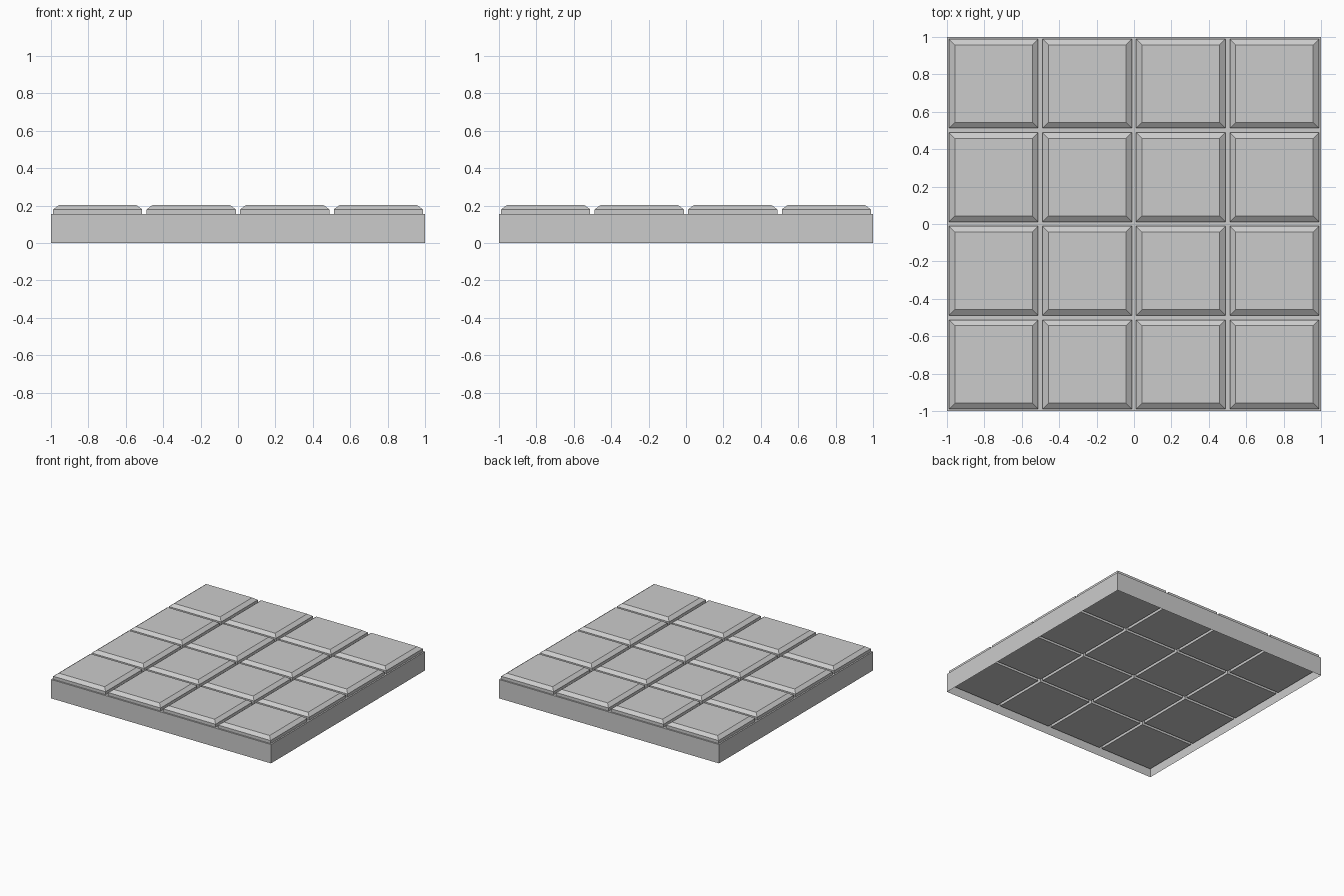
import bpy, bmesh

if "Cube" in bpy.data.objects:
    bpy.data.objects.remove(bpy.data.objects["Cube"])


def make_object(name, bm):
    mesh = bpy.data.meshes.new(name)
    bm.to_mesh(mesh)
    bm.free()
    obj = bpy.data.objects.new(name, mesh)
    bpy.context.collection.objects.link(obj)
    return obj


def loft(bm, rings, close_bottom):
    """Stack square rings of (half width, z) and cap the top."""
    loops = [[bm.verts.new((sx * h, sy * h, z))
              for sx, sy in ((-1, -1), (1, -1), (1, 1), (-1, 1))]
             for h, z in rings]
    for low, high in zip(loops, loops[1:]):
        for i in range(4):
            j = (i + 1) % 4
            bm.faces.new((low[i], low[j], high[j], high[i]))
    bm.faces.new(loops[-1])
    if close_bottom:
        bm.faces.new(loops[0][::-1])


# Base tray: thin walls and top, open underneath
bm = bmesh.new()
loft(bm, [(1.0, 0.0), (1.0, 0.155)], False)
make_object("base_slab", bm)

# Chamfered paving tile, sunk through the base top
bm = bmesh.new()
loft(bm, [(0.238, 0.062), (0.238, 0.18), (0.208, 0.202)], True)
tile = make_object("tile", bm)

# 4 x 4 grid of tiles
tile.location = (-0.75, -0.75, 0)
for i in range(1, 16):
    copy = bpy.data.objects.new(f"tile_{i}", tile.data)
    copy.location = (-0.75 + 0.5 * (i % 4), -0.75 + 0.5 * (i // 4), 0)
    bpy.context.collection.objects.link(copy)
